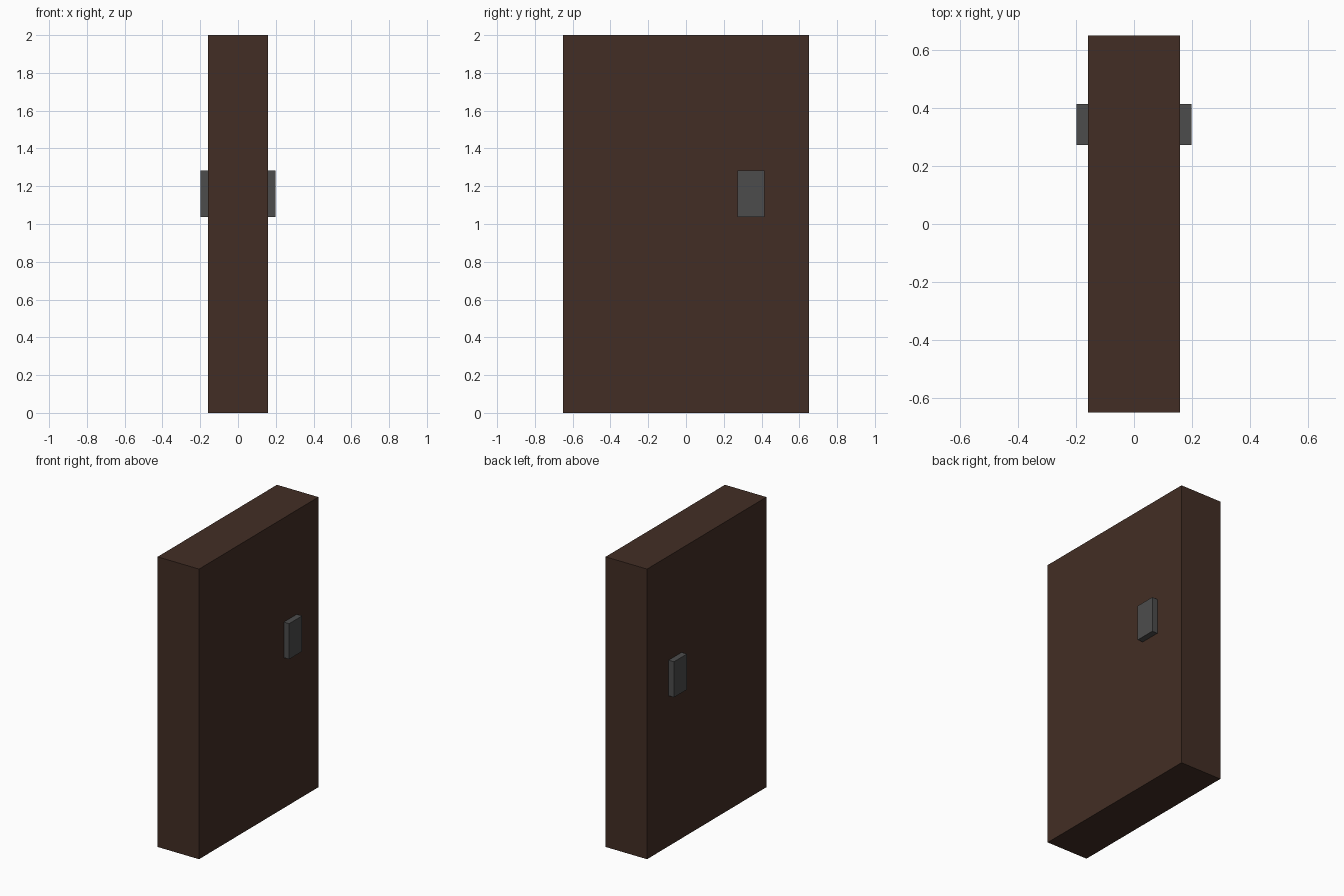
import bpy

if "Cube" in bpy.data.objects:
    bpy.data.objects.remove(bpy.data.objects["Cube"])


def material(name, rgb):
    mat = bpy.data.materials.new(name)
    mat.diffuse_color = (*rgb, 1.0)
    mat.use_nodes = True
    mat.node_tree.nodes["Principled BSDF"].inputs["Base Color"].default_value = mat.diffuse_color
    return mat


def box(name, lo, hi, mat):
    """Axis-aligned box spanning two opposite corners."""
    bpy.ops.mesh.primitive_cube_add(
        size=1, location=[(a + b) / 2 for a, b in zip(lo, hi)])
    obj = bpy.context.object
    obj.name = name
    obj.scale = [b - a for a, b in zip(lo, hi)]
    bpy.ops.object.transform_apply(location=False, rotation=False, scale=True)
    obj.data.materials.append(mat)
    return obj


wood = material("dark brown wood", (0.055, 0.027, 0.018))
metal = material("dark grey metal", (0.073, 0.073, 0.073))

# Door slab
HALF = 0.158
box("door_slab", (-HALF, -0.65, 0), (HALF, 0.65, 2), wood)

# Handle plates, one on each side of the slab
for side, name in ((-1, "left_handle"), (1, "right_handle")):
    x0, x1 = sorted((side * HALF, side * 0.199))
    box(name, (x0, 0.273, 1.037), (x1, 0.415, 1.282), metal)
